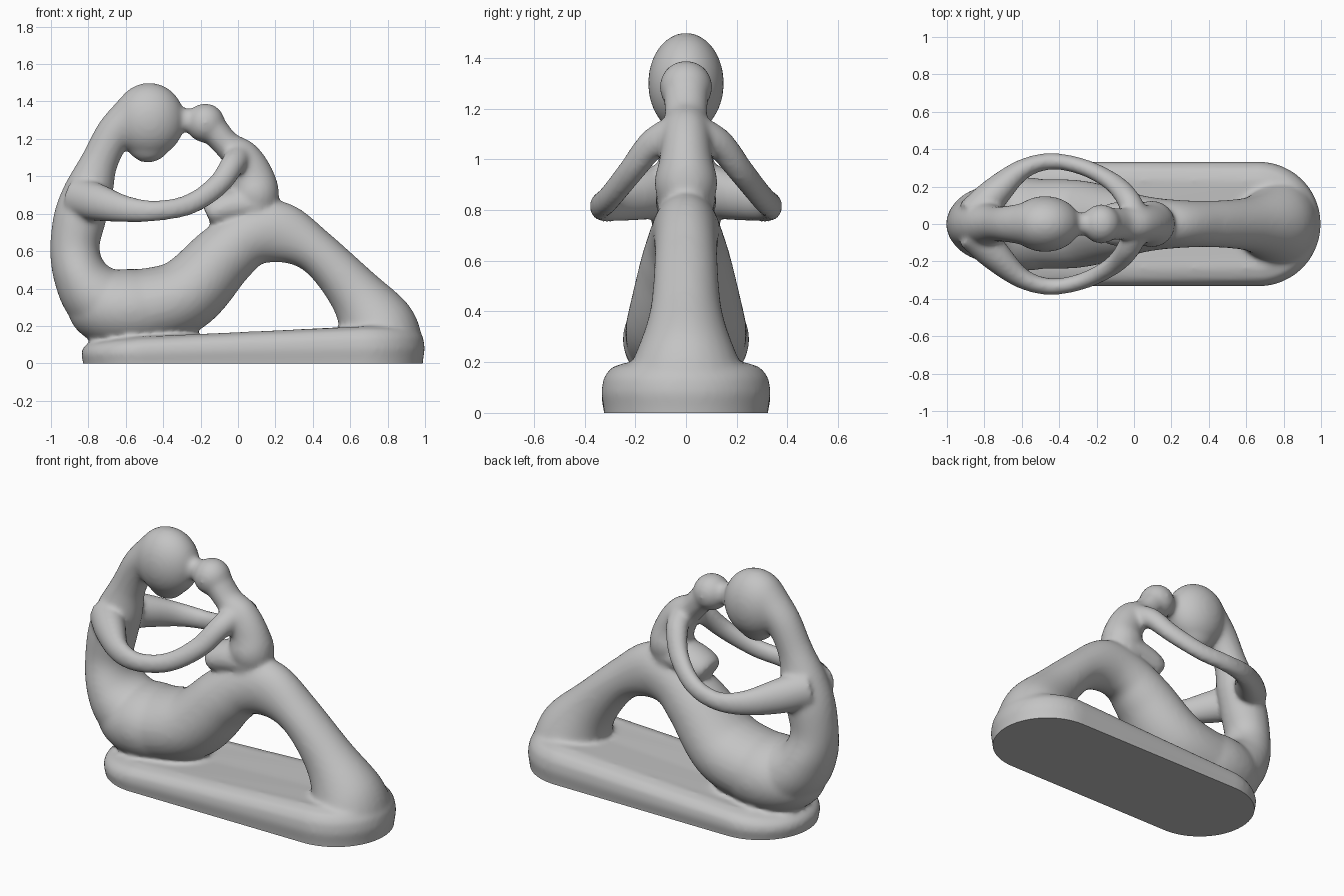
import bpy, bmesh
from math import sin, cos, pi
from mathutils import Vector, Matrix

if "Cube" in bpy.data.objects:
    bpy.data.objects.remove(bpy.data.objects["Cube"])

stone = bpy.data.materials.new("grey_stone")
stone.use_nodes = True
GREY = (0.55, 0.55, 0.55, 1)
stone.diffuse_color = GREY
stone.node_tree.nodes["Principled BSDF"].inputs["Base Color"].default_value = GREY
parts = []


def add_part(name, bm):
    bmesh.ops.recalc_face_normals(bm, faces=bm.faces)
    mesh = bpy.data.meshes.new(name)
    bm.to_mesh(mesh)
    bm.free()
    ob = bpy.data.objects.new(name, mesh)
    bpy.context.collection.objects.link(ob)
    mesh.materials.append(stone)
    parts.append(ob)


def skin(bm, rings):
    """Bridge a list of vertex rings and cap both ends."""
    for r, s in zip(rings, rings[1:]):
        for i in range(len(r)):
            j = (i + 1) % len(r)
            bm.faces.new((r[i], r[j], s[j], s[i]))
    bm.faces.new(rings[0])
    bm.faces.new(rings[-1])


def spline(keys, steps=8):
    """Smooth interpolation through all key values."""
    k = [Vector(p) for p in keys]
    k = [2 * k[0] - k[1]] + k + [2 * k[-1] - k[-2]]
    out = []
    for p, q, r, s in zip(k, k[1:], k[2:], k[3:]):
        for n in range(steps):
            t = n / steps
            out.append(q + (r - p) * (t / 2) + (2 * p - 5 * q + 4 * r - s) * (t * t / 2)
                       + (3 * q - p - 3 * r + s) * (t ** 3 / 2))
    return out + [k[-2]]


def limb(name, keys, sides=28):
    """Loft ellipses; each key is x, y, z, half thickness, half width."""
    pts = spline(keys)
    bm = bmesh.new()
    rings = []
    for i, p in enumerate(pts):
        c = Vector(p[:3])
        t = (Vector(pts[min(i + 1, len(pts) - 1)][:3]) - Vector(pts[max(i - 1, 0)][:3])).normalized()
        n = t.cross(Vector((0, 1, 0))).normalized()
        side = n.cross(t)
        rings.append([bm.verts.new(c + n * p[3] * cos(a) + side * p[4] * sin(a))
                      for a in (2 * pi * k / sides for k in range(sides))])
    skin(bm, rings)
    add_part(name, bm)


def egg(name, centre, radii, tilt=0):
    bm = bmesh.new()
    m = Matrix.Translation(centre) @ Matrix.Rotation(tilt, 4, 'Y') @ Matrix.Diagonal((*radii, 1))
    bmesh.ops.create_uvsphere(bm, u_segments=32, v_segments=20, radius=1, matrix=m)
    add_part(name, bm)


# Plinth: rounded slab whose top rises toward the foot
bm = bmesh.new()
rings = []
for level, inset in ((-0.5, 0.02), (0.1, 0.01), (0.4, 0), (0.7, 0.01), (0.9, 0.04), (1, 0.1)):
    ring = []
    for k in range(64):
        a = 2 * pi * (k + 0.5) / 64
        r = 0.335 - inset
        x = (0.665 if cos(a) > 0 else -0.505) + r * cos(a)
        top = 0.12 + 0.08 * min(1, max(0, (x + 0.75) / 0.8))
        ring.append(bm.verts.new((x, r * sin(a), level * top)))
    rings.append(ring)
skin(bm, rings)
add_part("plinth", bm)

# Seated figure: seat, legs, back and head
egg("seat", (-0.58, 0, 0.29), (0.33, 0.25, 0.215))
limb("legs", [(-0.6, 0, 0.28, 0.21, 0.24), (-0.3, 0, 0.355, 0.2, 0.235),
              (-0.08, 0, 0.57, 0.175, 0.185), (0.06, 0, 0.675, 0.16, 0.15),
              (0.22, 0, 0.7, 0.165, 0.13), (0.42, 0, 0.595, 0.12, 0.125),
              (0.62, 0, 0.385, 0.145, 0.145), (0.74, 0, 0.2, 0.21, 0.21),
              (0.77, 0, 0.05, 0.23, 0.29)])
limb("back", [(-0.6, 0, 0.26, 0.19, 0.22), (-0.76, 0, 0.36, 0.18, 0.21),
              (-0.845, 0, 0.48, 0.145, 0.18), (-0.872, 0, 0.62, 0.132, 0.14),
              (-0.845, 0, 0.78, 0.14, 0.135), (-0.795, 0, 0.93, 0.13, 0.12),
              (-0.74, 0, 1.08, 0.1, 0.095), (-0.66, 0, 1.23, 0.1, 0.1),
              (-0.55, 0, 1.33, 0.12, 0.12)])
egg("head", (-0.475, 0, 1.3), (0.19, 0.15, 0.2))
egg("face", (-0.47, 0, 1.22), (0.13, 0.105, 0.15), 0.35)

# Child: hips, knees, torso, head and the touching faces
limb("child_torso", [(0.09, 0, 0.78, 0.1, 0.09), (0.095, 0, 0.9, 0.125, 0.125),
                     (0.075, 0, 1.0, 0.115, 0.105), (0.02, 0, 1.1, 0.1, 0.095),
                     (-0.06, 0, 1.17, 0.075, 0.085), (-0.14, 0, 1.26, 0.08, 0.09)])
limb("child_knees", [(0.12, 0, 0.85, 0.1, 0.115), (-0.02, 0, 0.84, 0.095, 0.12),
                     (-0.12, 0, 0.81, 0.085, 0.115), (-0.165, 0, 0.79, 0.06, 0.09)])
egg("child_head", (-0.175, 0, 1.285), (0.105, 0.105, 0.105))
limb("touching_faces", [(-0.4, 0, 1.31, 0.07, 0.07), (-0.28, 0, 1.3, 0.065, 0.06),
                        (-0.18, 0, 1.29, 0.07, 0.07)])

# Arms joining both figures in a ring
for name, s in (("left_arm", 1), ("right_arm", -1)):
    limb(name, [(-0.86, 0.04 * s, 0.89, 0.11, 0.1), (-0.75, 0.16 * s, 0.86, 0.1, 0.085),
                (-0.6, 0.29 * s, 0.825, 0.072, 0.055), (-0.44, 0.335 * s, 0.815, 0.056, 0.045),
                (-0.26, 0.3 * s, 0.85, 0.056, 0.045), (-0.11, 0.22 * s, 0.95, 0.06, 0.05),
                (-0.03, 0.13 * s, 1.06, 0.066, 0.06), (0.01, 0.03 * s, 1.11, 0.075, 0.07)])

# Fuse the parts into one carved surface
bpy.ops.object.select_all(action='DESELECT')
for ob in parts:
    ob.select_set(True)
body = parts[0]
bpy.context.view_layer.objects.active = body
bpy.ops.object.join()
body.name = "embracing_figures_sculpture"
fuse = body.modifiers.new("fuse", 'REMESH')
fuse.mode = 'VOXEL'
fuse.voxel_size = 0.013
soften = body.modifiers.new("soften", 'SMOOTH')
soften.factor = 0.5
soften.iterations = 14
bpy.ops.object.convert(target='MESH')

# Trim the underside flat
bm = bmesh.new()
bm.from_mesh(body.data)
cut = bmesh.ops.bisect_plane(bm, geom=bm.verts[:] + bm.edges[:] + bm.faces[:],
                             plane_co=(0, 0, 0), plane_no=(0, 0, 1), clear_inner=True)
bmesh.ops.contextual_create(bm, geom=[e for e in cut["geom_cut"] if isinstance(e, bmesh.types.BMEdge)])
bmesh.ops.recalc_face_normals(bm, faces=bm.faces)
for f in bm.faces:
    f.material_index = 0
bm.to_mesh(body.data)
bm.free()
body.data.materials.clear()
body.data.materials.append(stone)
bpy.ops.object.shade_smooth_by_angle(angle=0.8)
